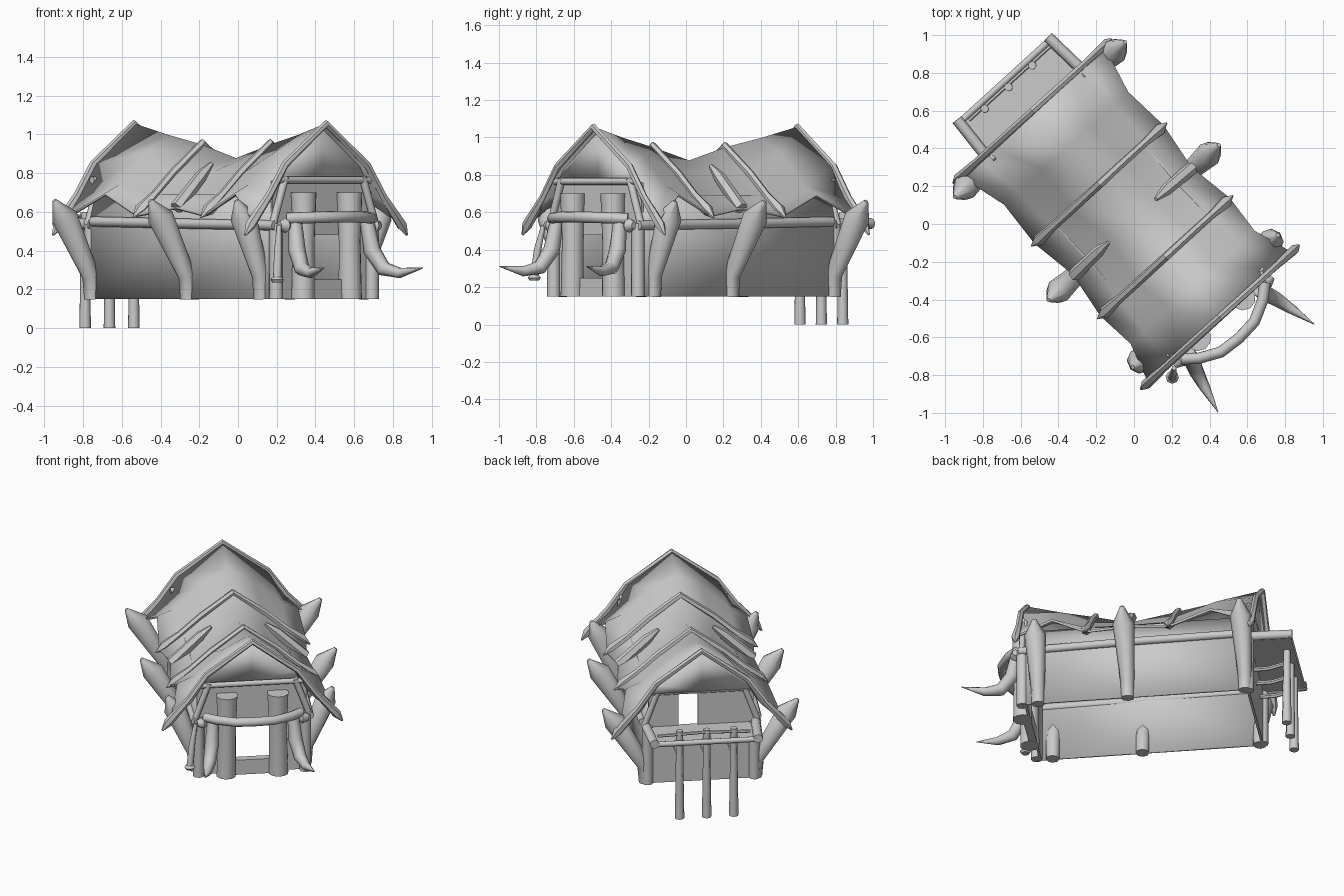
import bpy, bmesh, math
from mathutils import Vector, Matrix

cube = bpy.data.objects.get("Cube")
if cube:
    bpy.data.objects.remove(cube)

GREY = (0.6, 0.6, 0.6, 1)
mat = bpy.data.materials.new("plain grey")
mat.use_nodes = True
mat.diffuse_color = GREY
mat.node_tree.nodes["Principled BSDF"].inputs["Base Color"].default_value = GREY

# Hall frame: b runs across, a runs from back to front
FRAME = Matrix.Translation((-0.04, 0.05, 0)) @ Matrix.Rotation(math.radians(42.3), 4, 'Z')


def P(b, a, z):
    return Vector((b, -a, z))


def finish(name, bm, angle=50):
    bmesh.ops.recalc_face_normals(bm, faces=bm.faces)
    bm.transform(FRAME)
    me = bpy.data.meshes.new(name)
    bm.to_mesh(me)
    bm.free()
    me.materials.append(mat)
    ob = bpy.data.objects.new(name, me)
    bpy.context.collection.objects.link(ob)
    bpy.context.view_layer.objects.active = ob
    bpy.ops.object.select_all(action='DESELECT')
    ob.select_set(True)
    bpy.ops.object.shade_smooth_by_angle(angle=math.radians(angle))
    return ob


def tube(name, path, radii, sides=8):
    """Round log following a path, one radius per point."""
    pts = [P(*p) for p in path]
    if not isinstance(radii, (list, tuple)):
        radii = [radii] * len(pts)
    bm = bmesh.new()
    rings = []
    u = (pts[1] - pts[0]).orthogonal()
    for i, p in enumerate(pts):
        d = (pts[min(i + 1, len(pts) - 1)] - pts[max(i - 1, 0)]).normalized()
        u = (u - d * u.dot(d)).normalized()
        w = d.cross(u)
        rings.append([bm.verts.new(p + max(radii[i], 0.002) * (
            u * math.cos(2 * math.pi * k / sides) + w * math.sin(2 * math.pi * k / sides)))
            for k in range(sides)])
    for r, s in zip(rings, rings[1:]):
        for k in range(sides):
            bm.faces.new((r[k], r[(k + 1) % sides], s[(k + 1) % sides], s[k]))
    bm.faces.new(rings[0])
    bm.faces.new(rings[-1])
    return finish(name, bm)


def box(name, b, a, z):
    bm = bmesh.new()
    bmesh.ops.create_cube(bm, size=1)
    for v in bm.verts:
        v.co = P(b[v.co.x > 0], a[v.co.y > 0], z[v.co.z > 0])
    return finish(name, bm)


def sheet(name, rows, thickness, angle=50):
    """Skin stretched over rows of points."""
    bm = bmesh.new()
    grid = [[bm.verts.new(P(*p)) for p in row] for row in rows]
    for r, s in zip(grid, grid[1:]):
        for k in range(len(r) - 1):
            bm.faces.new((r[k], r[k + 1], s[k + 1], s[k]))
    ob = finish(name, bm, angle)
    mod = ob.modifiers.new("thickness", 'SOLIDIFY')
    mod.thickness = thickness
    mod.offset = 0
    return ob


def mirrored(half):
    """Full cross-section from the half that starts on the ridge."""
    return [(-b, z) for b, z in reversed(half[1:])] + list(half)


# Roof cross-sections
gable = [(0, 1.05), (0.28, 0.84), (0.38, 0.67), (0.51, 0.55)]
sag_end = [(0, 0.99), (0.16, 0.9), (0.34, 0.735), (0.44, 0.69)]
rib = [(0, 0.94), (0.19, 0.79), (0.33, 0.67), (0.46, 0.58)]
sag_mid = [(0, 0.87), (0.15, 0.8), (0.3, 0.685), (0.42, 0.62)]
stations = [(-0.74, gable), (-0.475, sag_end), (-0.215, rib), (0.045, sag_mid),
            (0.305, rib), (0.52, sag_end), (0.735, gable)]
sheet("roof", [[(b, a, z) for b, z in mirrored(s)] for a, s in stations], 0.015, 120)

# Gable boards and roof ribs
for label, a in (("front", 0.735), ("back", -0.74)):
    half = [(0, 1.055), (0.285, 0.845), (0.4, 0.68), (0.53, 0.53), (0.565, 0.48)]
    tube(label + "_gable_board", [(b, a, z) for b, z in mirrored(half)],
         [0.006, 0.028] + [0.02] * 5 + [0.028, 0.006], 6)
for label, a in (("front", 0.305), ("back", -0.215)):
    half = [(0, 0.955), (0.2, 0.805), (0.33, 0.69), (0.43, 0.61), (0.485, 0.57)]
    tube(label + "_roof_rib", [(b, a, z) for b, z in mirrored(half)],
         [0.003, 0.034] + [0.022] * 5 + [0.034, 0.003], 6)

# Side walls, their top beams, leaning posts and middle roof spars
for side, s in (("right", -1), ("left", 1)):
    sheet(side + "_wall", [[(s * b, a, z) for a in (-0.7, 0, 0.72)]
                           for b, z in ((0.35, 0.15), (0.355, 0.55), (0.31, 0.69))], 0.012)
    tube(side + "_wall_beam", [(s * 0.36, -0.66, 0.55), (s * 0.37, 0, 0.54), (s * 0.36, 0.74, 0.53)], 0.026)
    for label, a, lean in (("back", -0.68, 1), ("middle", 0.057, 1), ("front", 0.62, 0.66)):
        path = [(0, 0.15), (0.01, 0.27), (0.195, 0.575), (0.265, 0.66)]
        tube(side + "_" + label + "_leaning_post",
             [(s * (0.345 + lean * b), a, z) for b, z in path], [0.042, 0.045, 0.068, 0.012])
    tube(side + "_roof_spar", [(s * 0.17, 0.045, 0.85), (s * 0.24, 0.045, 0.79), (s * 0.42, 0.05, 0.62)],
         [0.012, 0.032, 0.036], 6)

# End frames, the same at front and back
for label, a in (("front", 0.72), ("back", -0.7)):
    tube(label + "_crossbeam", [(-0.33, a, 0.765), (0.33, a, 0.765)], 0.018)
    sheet(label + "_gable_panel", [[(-0.31, a - 0.02, 0.77), (0, a - 0.02, 0.77), (0.31, a - 0.02, 0.77)],
                                   [(-0.27, a - 0.02, 0.83), (0, a - 0.02, 1.03), (0.27, a - 0.02, 0.83)]], 0.01)
    for side, s in (("right", -1), ("left", 1)):
        tube(label + "_" + side + "_brace", [(s * 0.36, a, 0.53), (s * 0.27, a, 0.78)], 0.02)
        tube(label + "_" + side + "_corner_post", [(s * 0.335, a, 0.15), (s * 0.335, a, 0.54)], 0.036)

# Front entrance
for side, s in (("right", -1), ("left", 1)):
    box(side + "_front_panel", sorted((s * 0.14, s * 0.345)), (0.69, 0.705), (0.15, 0.76))
    tube(side + "_entrance_column", [(s * 0.165, 0.74, 0.15), (s * 0.16, 0.74, 0.45), (s * 0.16, 0.74, 0.7)],
         [0.062, 0.058, 0.068], 10)
    tube(side + "_tusk", [(s * 0.25, 0.77, 0.57), (s * 0.262, 0.8, 0.4), (s * 0.285, 0.865, 0.305),
                          (s * 0.31, 0.96, 0.285), (s * 0.345, 1.1, 0.31)], [0.035, 0.045, 0.04, 0.028, 0])
    tube(side + "_horn_knob", [(s * 0.29, 0.76, 0.53), (s * 0.31, 0.76, 0.53), (s * 0.35, 0.76, 0.53)],
         [0.025, 0.04, 0.02])
box("door_head_panel", (-0.14, 0.14), (0.69, 0.705), (0.48, 0.76))
box("door_sill", (-0.12, 0.12), (0.69, 0.74), (0.15, 0.25))
arc = [(0.3, 0.76), (0.23, 0.82), (0.12, 0.875), (0, 0.885)]
tube("entrance_horn_bar", [(s * b, a, 0.575 - 0.1 * b * b)
                           for s, part in ((-1, arc), (1, arc[-2::-1])) for b, a in part], 0.03)
tube("hanging_cord", [(-0.36, 0.77, 0.53), (-0.385, 0.79, 0.4), (-0.4, 0.8, 0.25)], [0.012, 0.02, 0.022])
tube("hanging_weight", [(-0.4, 0.8, z) for z in (0.235, 0.25, 0.265)], [0.025, 0.035, 0.022])

# Back wall with a small opening
box("back_lower_wall", (-0.35, 0.35), (-0.705, -0.69), (0.15, 0.53))
box("back_right_panel", (-0.33, 0.02), (-0.705, -0.69), (0.53, 0.76))
box("back_left_panel", (0.14, 0.33), (-0.705, -0.69), (0.53, 0.76))

# Back deck on three legs
box("deck", (-0.33, 0.33), (-0.965, -0.69), (0.515, 0.535))
tube("deck_edge_log", [(-0.34, -0.955, 0.53), (0.34, -0.955, 0.53)], 0.018)
for side, s in (("right", -1), ("left", 1)):
    tube(side + "_deck_side_log", [(s * 0.345, -0.68, 0.535), (s * 0.325, -0.975, 0.54)], 0.03)
for label, b in (("right", -0.178), ("middle", -0.008), ("left", 0.162)):
    tube(label + "_deck_leg", [(b, -0.918, 0), (b, -0.918, 0.3), (b, -0.92, 0.6)], [0.03, 0.025, 0.022])
    tube(label + "_deck_strut", [(b, -0.92, 0.43), (b, -0.8, 0.4), (b, -0.69, 0.4)], 0.014, 6)
tube("deck_rail", [(-0.28, -0.93, 0.575), (0, -0.93, 0.585), (0.3, -0.93, 0.575)], 0.01, 6)
